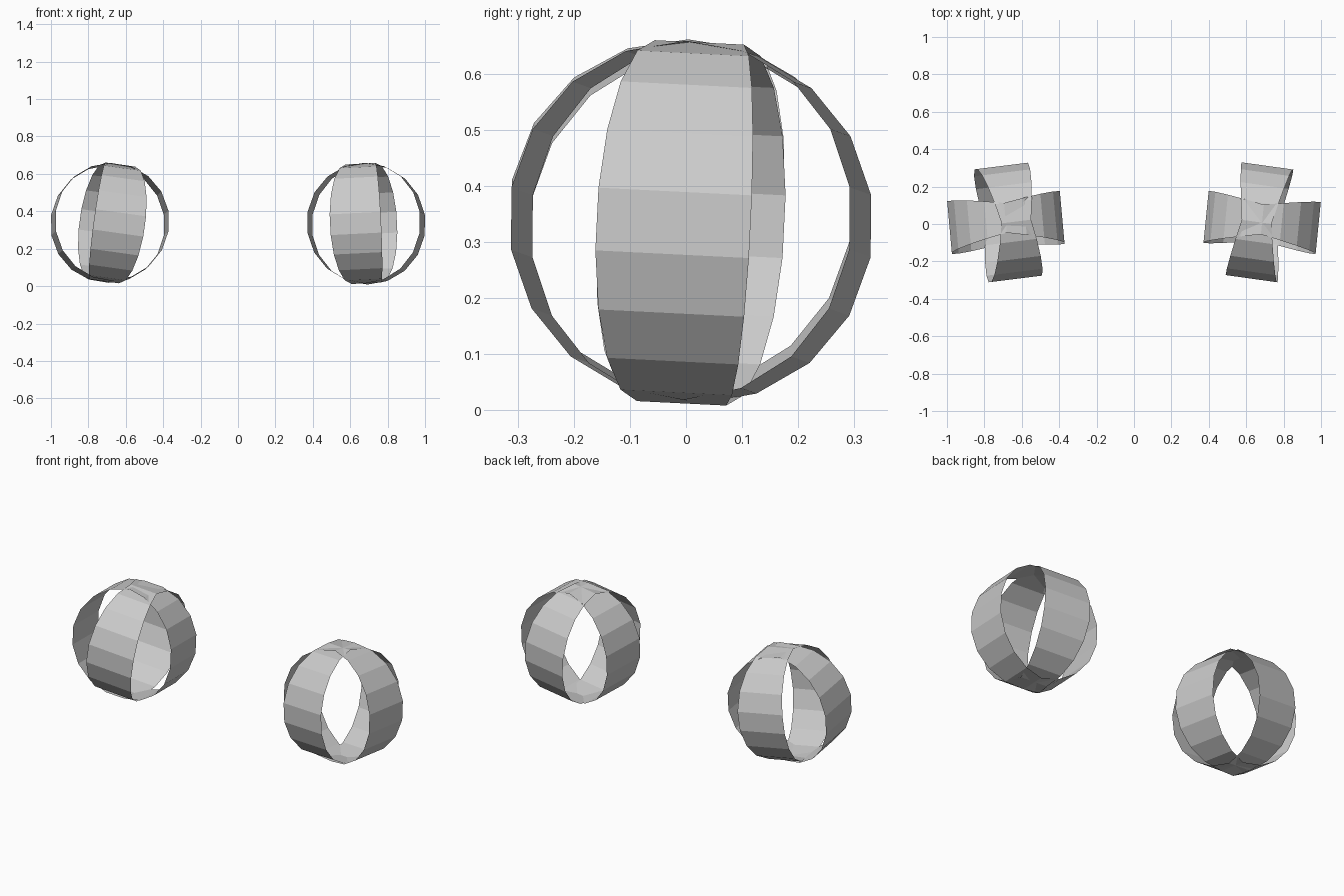
import bpy, bmesh
from math import sin, cos, pi
from mathutils import Vector

if "Cube" in bpy.data.objects:
    bpy.data.objects.remove(bpy.data.objects["Cube"])

SEGMENTS = 18


def band(name, center, axis, r_side, r_up):
    """Thin closed ribbon loop, wide at its equator and narrower at the poles."""
    a = Vector(axis).normalized()
    up = Vector((0, 0, 1))
    up = (up - a * up.dot(a)).normalized()
    side = up.cross(a)
    c = Vector(center)
    bm = bmesh.new()
    pairs = []
    for i in range(SEGMENTS):
        t = 2 * pi * i / SEGMENTS
        p = c + side * (r_side * sin(t)) - up * (r_up * cos(t))
        half = (0.16 + 0.117 * abs(sin(t))) / 2
        pairs.append((bm.verts.new(p - a * half), bm.verts.new(p + a * half)))
    for i in range(SEGMENTS):
        (p, q), (r, s) = pairs[i], pairs[(i + 1) % SEGMENTS]
        bm.faces.new((p, q, s, r))
    # outward-facing normals
    for f in bm.faces:
        f.normal_update()
        if f.normal.dot(f.calc_center_median() - c) < 0:
            f.normal_flip()
    mesh = bpy.data.meshes.new(name)
    bm.to_mesh(mesh)
    bm.free()
    obj = bpy.data.objects.new(name, mesh)
    bpy.context.collection.objects.link(obj)
    return obj


# right ball: two crossed bands
band("right_ball_side_band", (0.685, 0.008, 0.334), (0.10, 1, -0.05), 0.306, 0.322)
band("right_ball_front_band", (0.671, 0.009, 0.335), (1, -0.14, 0.05), 0.309, 0.320)

# left ball: two crossed bands, leaning more
band("left_ball_side_band", (-0.685, 0.008, 0.338), (-0.09, 1, -0.08), 0.307, 0.315)
band("left_ball_front_band", (-0.672, 0.008, 0.338), (1, 0.125, -0.14), 0.309, 0.315)
